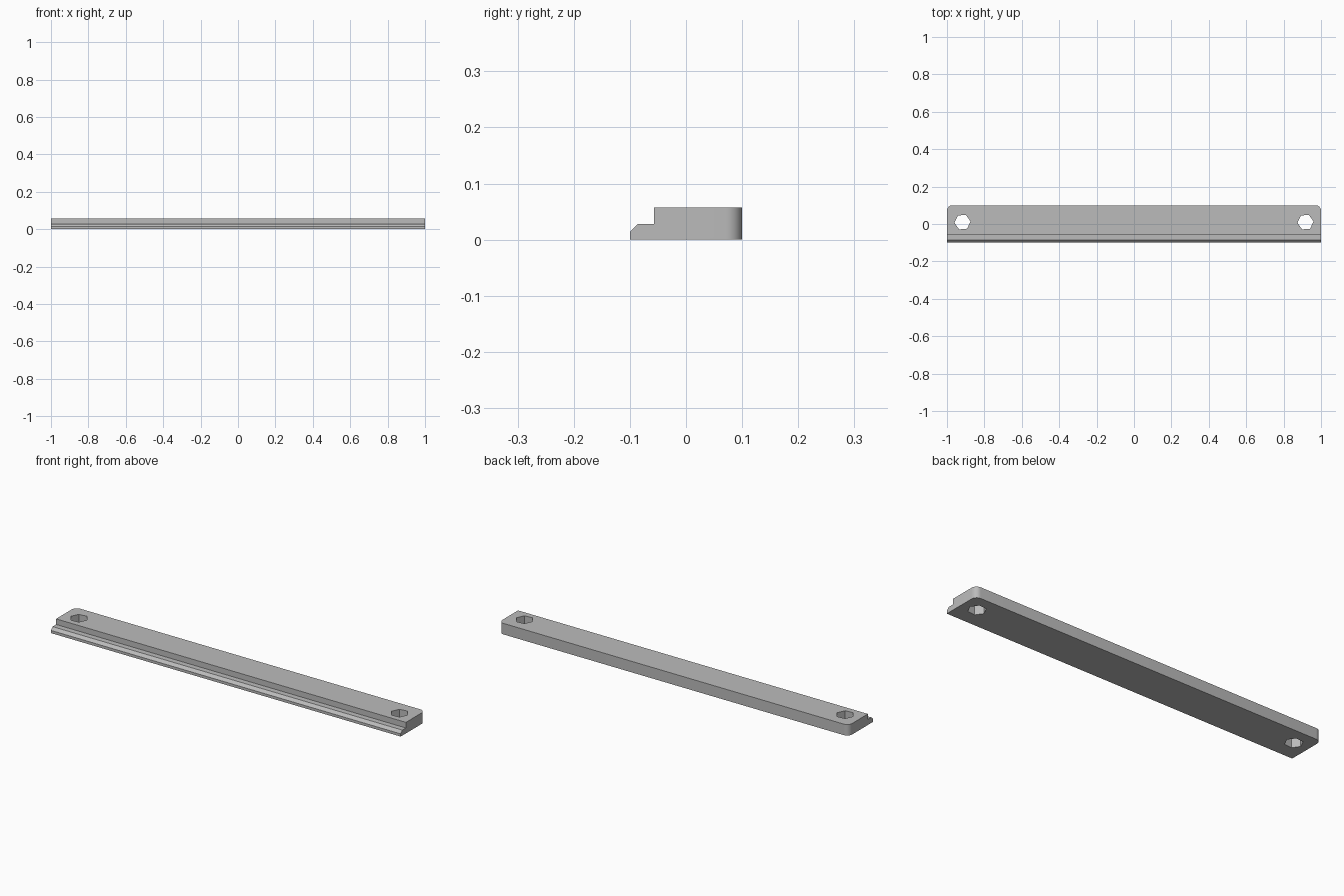
import bpy, bmesh, math

cube = bpy.data.objects.get("Cube")
if cube:
    bpy.data.objects.remove(cube, do_unlink=True)

grey = bpy.data.materials.new("plain grey")
grey.use_nodes = True
colour = (0.5, 0.5, 0.5, 1)
grey.diffuse_color = colour
grey.node_tree.nodes["Principled BSDF"].inputs["Base Color"].default_value = colour


def add_object(name, bm):
    bmesh.ops.recalc_face_normals(bm, faces=bm.faces)
    mesh = bpy.data.meshes.new(name)
    bm.to_mesh(mesh)
    bm.free()
    mesh.materials.append(grey)
    obj = bpy.data.objects.new(name, mesh)
    bpy.context.collection.objects.link(obj)
    return obj


# Stepped, chamfered profile extruded along the length
profile = [(-0.1, 0), (-0.1, 0.014), (-0.086, 0.028), (-0.057, 0.028),
           (-0.057, 0.057), (0.1, 0.057), (0.1, 0)]
bm = bmesh.new()
end = bm.faces.new([bm.verts.new((-1, y, z)) for y, z in profile])
grown = bmesh.ops.extrude_face_region(bm, geom=[end], use_keep_orig=True)
bmesh.ops.translate(bm, vec=(2, 0, 0),
                    verts=[v for v in grown["geom"] if isinstance(v, bmesh.types.BMVert)])

# Rounded back corners
corners = [e for e in bm.edges
           if all(v.co.y > 0.09 for v in e.verts)
           and abs(e.verts[0].co.x - e.verts[1].co.x) < 0.01]
bmesh.ops.bevel(bm, geom=corners, offset=0.029, segments=8, profile=0.5, affect='EDGES')
bar = add_object("mounting_bar", bm)

# Six-sided screw holes near both ends
for side, label in ((-1, "right"), (1, "left")):
    bm = bmesh.new()
    bmesh.ops.create_cone(bm, cap_ends=True, segments=6, radius1=0.043, radius2=0.043, depth=0.3)
    for v in bm.verts:
        angle = math.atan2(v.co.y, v.co.x) + math.radians(30 + 5)
        v.co.x, v.co.y = 0.043 * math.cos(angle), 0.043 * math.sin(angle)
    bmesh.ops.translate(bm, vec=(side * 0.917, 0.01, 0), verts=bm.verts)
    cutter = add_object(label + "_hole_cutter", bm)
    cutter.hide_render = True
    cutter.hide_set(True)
    cut = bar.modifiers.new(label + "_hole", 'BOOLEAN')
    cut.operation = 'DIFFERENCE'
    cut.solver = 'EXACT'
    cut.object = cutter

# Apply the cuts, then smooth only the rounded corners
bpy.context.view_layer.objects.active = bar
bar.select_set(True)
for name in [m.name for m in bar.modifiers]:
    bpy.ops.object.modifier_apply(modifier=name)
bpy.ops.object.shade_smooth_by_angle(angle=math.radians(30))
